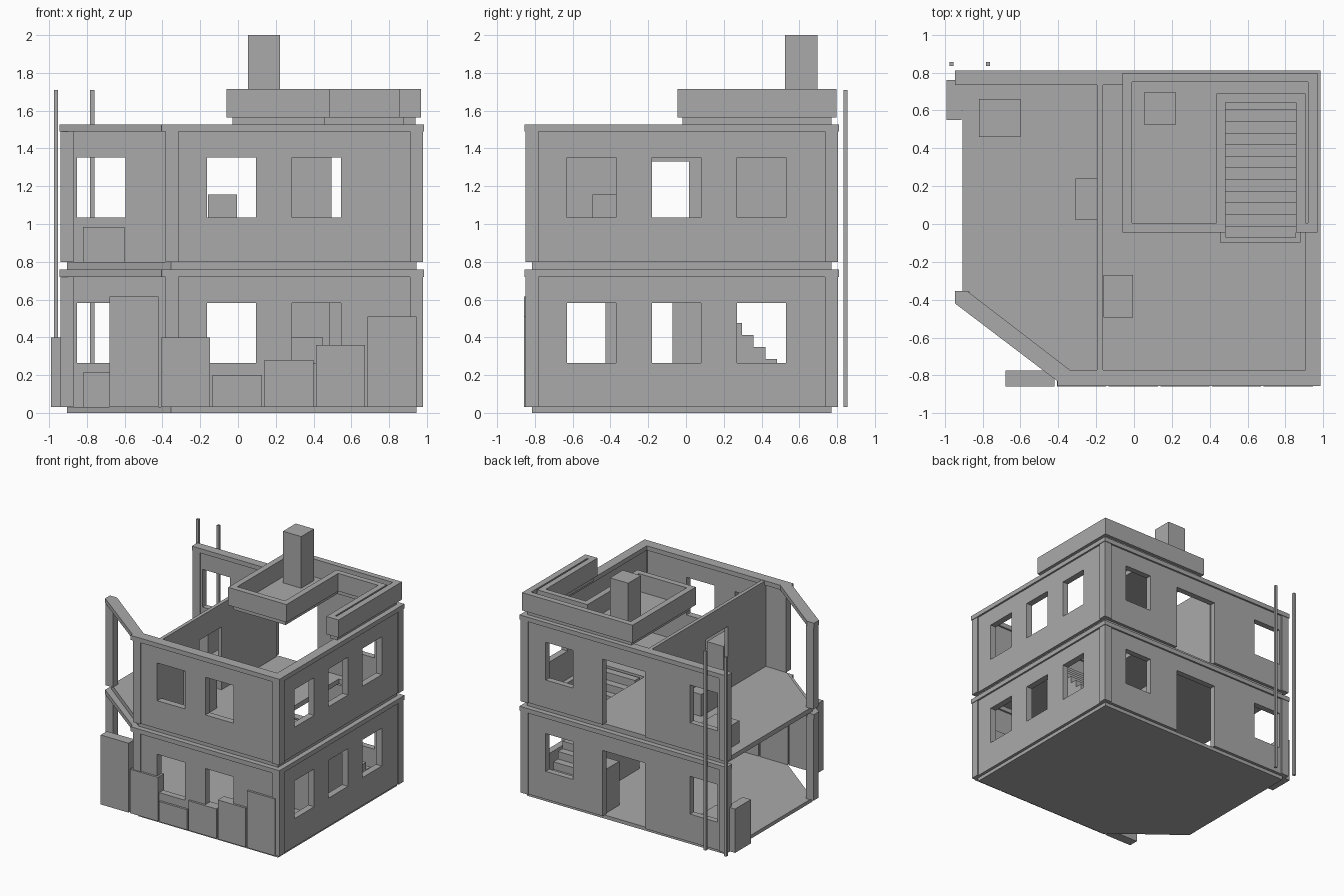
import bpy, bmesh

if "Cube" in bpy.data.objects:
    bpy.data.objects.remove(bpy.data.objects["Cube"])

grey = bpy.data.materials.new("concrete_grey")
grey.diffuse_color = (0.4, 0.4, 0.4, 1)
grey.use_nodes = True
grey.node_tree.nodes["Principled BSDF"].inputs["Base Color"].default_value = grey.diffuse_color


def prism(name, pts, lo, hi, axis="z"):
    """Extrude a flat profile between lo and hi along z or x."""
    bm = bmesh.new()
    place = (lambda a, b: (a, b, lo)) if axis == "z" else (lambda a, b: (lo, a, b))
    face = bm.faces.new([bm.verts.new(place(a, b)) for a, b in pts])
    out = bmesh.ops.extrude_face_region(bm, geom=[face])
    d = hi - lo
    bmesh.ops.translate(bm, verts=[v for v in out["geom"] if isinstance(v, bmesh.types.BMVert)],
                        vec=(0, 0, d) if axis == "z" else (d, 0, 0))
    bmesh.ops.recalc_face_normals(bm, faces=bm.faces)
    me = bpy.data.meshes.new(name)
    bm.to_mesh(me)
    bm.free()
    me.materials.append(grey)
    ob = bpy.data.objects.new(name, me)
    bpy.context.collection.objects.link(ob)
    return ob


def box(name, x0, x1, y0, y1, z0, z1):
    return prism(name, [(x0, y0), (x1, y0), (x1, y1), (x0, y1)], z0, z1)


def cut(ob, *cutters):
    for c in cutters:
        c.hide_render = True
        c.hide_set(True)
        m = ob.modifiers.new("opening", "BOOLEAN")
        m.operation, m.solver, m.object = "DIFFERENCE", "EXACT", c


# floor slabs with chamfered corner, stair hole in the upper one
floor = [(-.905, .77), (.945, .77), (.945, -.815), (-.355, -.815), (-.905, -.39)]
prism("ground_slab", floor, 0, .03)
upper = prism("upper_slab", floor, .76, .80)
cut(upper, box("stair_hole_cutter", .457, .876, -.098, .69, .7, .9))

# storey shell: top beam, corner posts, three wall panels
beam = [(-.945, .735), (-.945, .81), (.985, .81), (.985, -.855), (-.405, -.855),
        (-.405, -.83), (-.945, -.42), (-.945, -.355), (-.88, -.355),
        (-.34, -.77), (.905, -.77), (.905, .735)]
posts = [(-.94, .737), (.91, .737), (.91, -.85), (-.385, -.85), (-.94, -.425)]
for tag, z in (("lower", .03), ("upper", .80)):
    top = z + .69
    w0, w1 = z + .235, z + .553          # window sill and head
    prism(tag + "_beam", beam, top, z + .728)
    for i, (x, y) in enumerate(posts):
        box(f"{tag}_post_{i}", x, x + .07, y, y + .068, z, top)
    front = box(tag + "_front_wall", -.32, .915, -.84, -.785, z, top)
    cut(front, *[box("window_cutter", x, x + .26, -1, -.7, w0, w1) for x in (-.165, .285)])
    back = box(tag + "_back_wall", -.875, .915, .745, .795, z, top)
    cut(back, *[box("window_cutter", x, x + .257, .7, .9, w0, w1) for x in (-.852, .495)],
        box("door_cutter", -.175, .22, .7, .9, z - .05, w1))
    right = box(tag + "_right_wall", .915, .97, -.79, .745, z, top)
    cut(right, *[box("window_cutter", .8, 1.1, y, y + .26, w0, w1) for y in (-.63, -.18, .27)])
    box(tag + "_crate", -.82, -.6, .46, .66, z, z + .185)

# upper storey partition with doorway
part = box("partition_wall", -.195, -.165, -.785, .75, .80, 1.525)
cut(part, box("door_cutter", -.3, -.1, -.28, .015, .75, 1.33))

# loose crates
box("partition_crate", -.31, -.195, .02, .24, .80, .985)
box("front_room_crate", -.16, -.005, -.495, -.27, .80, 1.155)
box("ground_room_crate", .23, .45, .56, .74, .03, .40)

# solid staircase descending to the back
n, run, rise, y0 = 12, .0613, .0638, .665
steps = [(y0, .03)]
for i in range(n):
    steps += [(y0 - run * i, .03 + rise * (i + 1)), (y0 - run * (i + 1), .03 + rise * (i + 1))]
steps.append((y0 - run * n, .03))
prism("staircase", steps, .483, .857, "x")

# roof terrace: slab, parapet around roof and stair opening, chimney
roof = box("roof_slab", -.03, .94, -.018, .77, 1.525, 1.565)
cut(roof, box("roof_hole_cutter", .457, .876, -.3, .67, 1.4, 1.7))
rail = box("roof_parapet", -.06, .97, -.045, .798, 1.565, 1.715)
terrace = [(-.01, .005), (.435, .005), (.435, .69), (.905, .69), (.905, .005),
           (.918, .005), (.918, .75), (-.01, .75)]
cut(rail, prism("terrace_cutter", terrace, 1.5, 1.8),
    box("stairwell_cutter", .484, .856, -.3, .643, 1.5, 1.8))
box("chimney", .052, .222, .525, .695, 1.565, 2.0)

# barricade boards of uneven height along the front, one on the left side
for i, h in enumerate((.615, .40, .20, .28, .36, .51)):
    x = -.68 + i * .273
    box(f"front_board_{i}", x, x + .26, -.858, -.775, .03, h)
box("side_board", -.99, -.912, .55, .76, .03, .40)

# drain pipes behind the back wall
for i, x in enumerate((-.975, -.783)):
    box(f"drain_pipe_{i}", x, x + .022, .834, .855, .03, 1.71)
